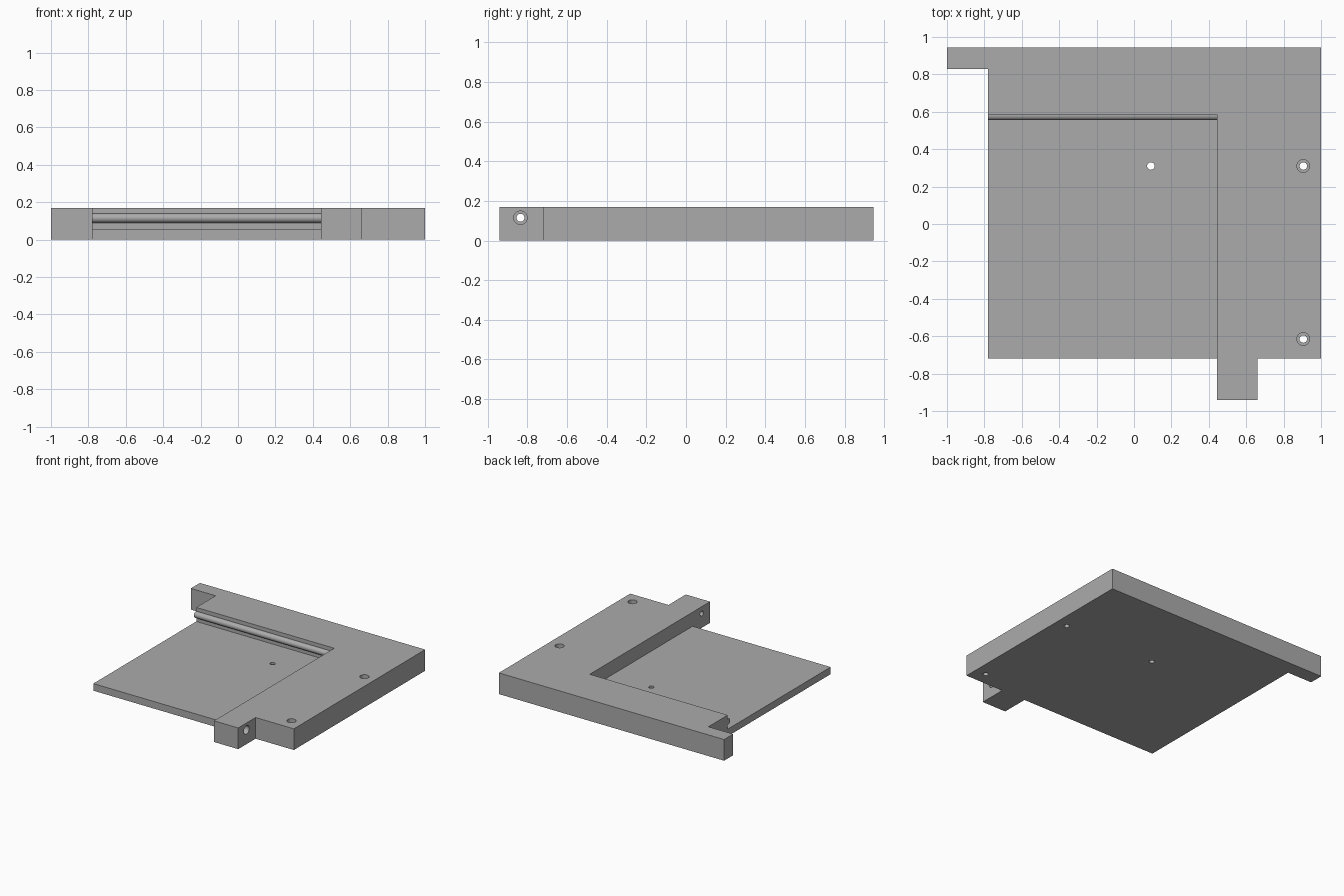
import bpy, bmesh, math
from mathutils import Matrix, Vector

cube = bpy.data.objects.get("Cube")
if cube:
    bpy.data.objects.remove(cube, do_unlink=True)

HEIGHT, FLOOR = 0.17, 0.057
WALL_X, WALL_Y = 0.445, 0.585

grey = bpy.data.materials.new("plain grey")
grey.use_nodes = True
colour = (0.41, 0.41, 0.41, 1)
grey.diffuse_color = colour
grey.node_tree.nodes["Principled BSDF"].inputs["Base Color"].default_value = colour


def finish(name, bm):
    bmesh.ops.recalc_face_normals(bm, faces=bm.faces)
    mesh = bpy.data.meshes.new(name)
    bm.to_mesh(mesh)
    bm.free()
    mesh.materials.append(grey)
    obj = bpy.data.objects.new(name, mesh)
    bpy.context.collection.objects.link(obj)
    return obj


def prism(name, points, direction):
    """Extrude a closed outline along a direction."""
    bm = bmesh.new()
    face = bm.faces.new([bm.verts.new(p) for p in points])
    result = bmesh.ops.extrude_face_region(bm, geom=[face])
    moved = [v for v in result["geom"] if isinstance(v, bmesh.types.BMVert)]
    bmesh.ops.translate(bm, verts=moved, vec=direction)
    return finish(name, bm)


def drill(name, start, end, radius):
    """Cylinder between two points."""
    a, b = Vector(start), Vector(end)
    turn = Vector((0, 0, 1)).rotation_difference(b - a).to_matrix().to_4x4()
    bm = bmesh.new()
    bmesh.ops.create_cone(bm, cap_ends=True, segments=32, radius1=radius,
                          radius2=radius, depth=(b - a).length,
                          matrix=Matrix.Translation((a + b) / 2) @ turn)
    return finish(name, bm)


# Base block with a side arm at the back and a tab at the front
outline = [(-0.78, -0.72), (WALL_X, -0.72), (WALL_X, -0.94), (0.66, -0.94),
           (0.66, -0.72), (1, -0.72), (1, 0.945), (-1, 0.945),
           (-1, 0.83), (-0.78, 0.83)]
body = prism("slotted_base", [(x, y, 0) for x, y in outline], (0, 0, HEIGHT))

# Pocket cutter, whose back edge leaves a rounded rib on the wall
rib_y, rib_z, rib_r = 0.58, 0.115, 0.025
profile = [(-0.8, FLOOR), (WALL_Y, FLOOR), (WALL_Y, rib_z - rib_r)]
for i in range(17):
    a = math.pi * (i / 16 - 0.5)
    profile.append((rib_y - rib_r * math.cos(a), rib_z + rib_r * math.sin(a)))
profile += [(WALL_Y, rib_z + rib_r), (WALL_Y, 0.3), (-0.8, 0.3)]
cutters = [prism("pocket_cutter", [(-0.9, y, z) for y, z in profile],
                 (WALL_X + 0.9, 0, 0))]

# Counterbored screw holes and the small floor hole
for i, y in enumerate((0.31, -0.615)):
    cutters.append(drill(f"screw_hole_{i}", (0.905, y, -0.1), (0.905, y, 0.3), 0.02))
    cutters.append(drill(f"screw_head_{i}", (0.905, y, 0.08), (0.905, y, 0.3), 0.034))
cutters.append(drill("floor_hole", (0.09, 0.31, -0.1), (0.09, 0.31, 0.3), 0.02))
cutters.append(drill("tab_hole", (0.3, -0.835, 0.115), (0.8, -0.835, 0.115), 0.02))
cutters.append(drill("tab_head", (0.56, -0.835, 0.115), (0.8, -0.835, 0.115), 0.034))

bpy.context.view_layer.objects.active = body
body.select_set(True)
for cutter in cutters:
    mod = body.modifiers.new(cutter.name, "BOOLEAN")
    mod.operation, mod.solver, mod.object = "DIFFERENCE", "EXACT", cutter
    bpy.ops.object.modifier_apply(modifier=mod.name)
for cutter in cutters:
    bpy.data.objects.remove(cutter, do_unlink=True)

bpy.ops.object.shade_smooth_by_angle(angle=math.radians(30))
